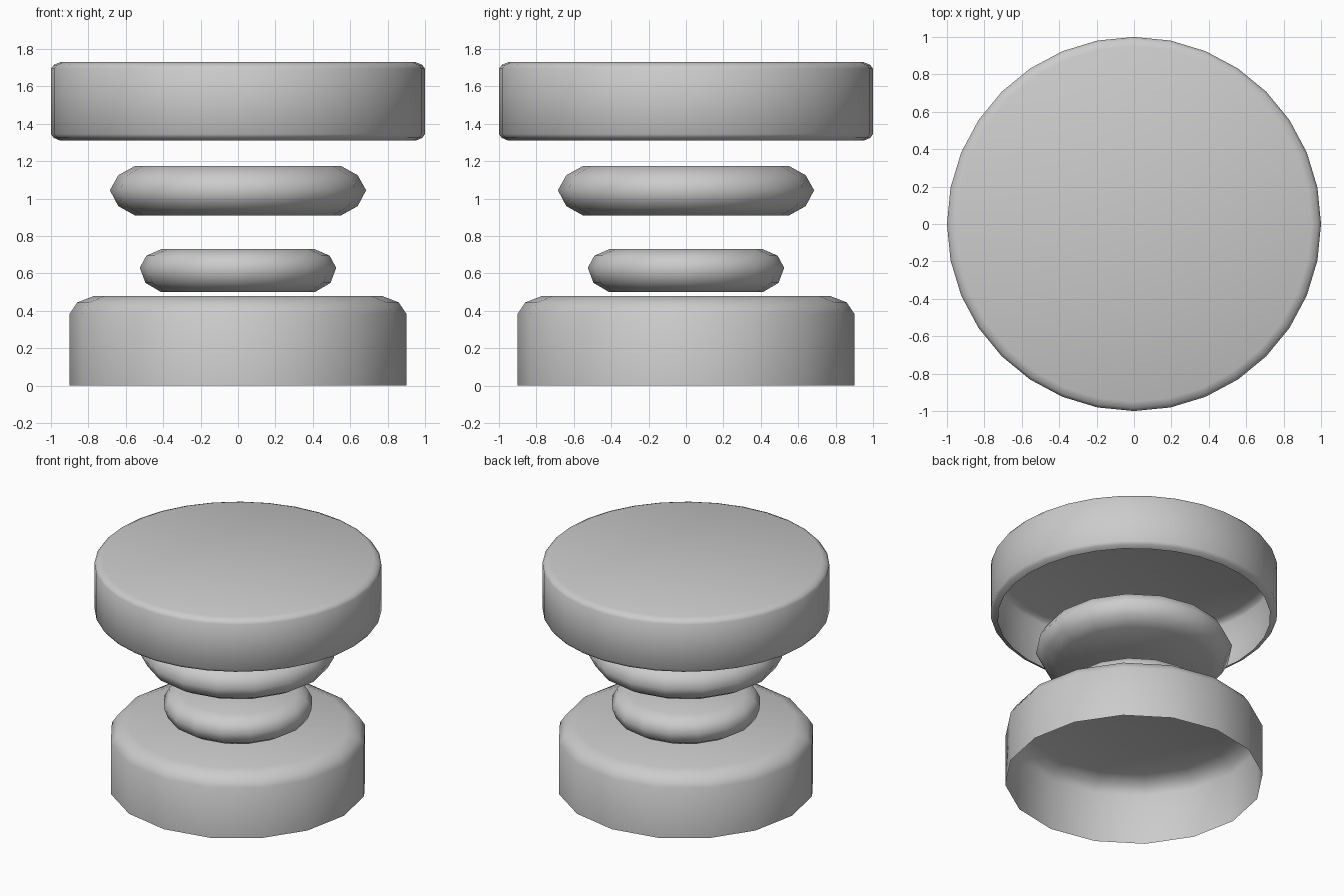
import bpy, bmesh, math

if "Cube" in bpy.data.objects:
    bpy.data.objects.remove(bpy.data.objects["Cube"])


def lathe(name, profile, sides, cap_bottom):
    """Rings from (radius, z) points listed bottom to top, closed on top."""
    bm = bmesh.new()
    rings = []
    for r, z in profile:
        rings.append([bm.verts.new((r * math.cos(2 * math.pi * i / sides),
                                    r * math.sin(2 * math.pi * i / sides), z))
                      for i in range(sides)])
    for low, high in zip(rings, rings[1:]):
        for i in range(sides):
            j = (i + 1) % sides
            bm.faces.new((low[i], low[j], high[j], high[i]))
    bm.faces.new(rings[-1])
    if cap_bottom:
        bm.faces.new(rings[0][::-1])
    for f in bm.faces:
        f.smooth = True
    mesh = bpy.data.meshes.new(name)
    bm.to_mesh(mesh)
    bm.free()
    obj = bpy.data.objects.new(name, mesh)
    bpy.context.collection.objects.link(obj)
    return obj


# Base: hollow cup, open underneath
lathe("base", [(0.90, 0.0), (0.90, 0.385), (0.86, 0.445), (0.77, 0.48)], 16, False)

# Two rounded collars forming the neck
lathe("lower_collar", [(0.41, 0.50), (0.495, 0.55), (0.525, 0.63),
                       (0.49, 0.695), (0.41, 0.73)], 16, True)
lathe("upper_collar", [(0.55, 0.91), (0.64, 0.96), (0.685, 1.045),
                       (0.64, 1.125), (0.55, 1.175)], 16, True)

# Top: wide hollow lid, open underneath
lathe("top_disc", [(0.95, 1.31), (0.985, 1.325), (1.0, 1.345), (1.0, 1.695),
                   (0.985, 1.715), (0.95, 1.73)], 32, False)
